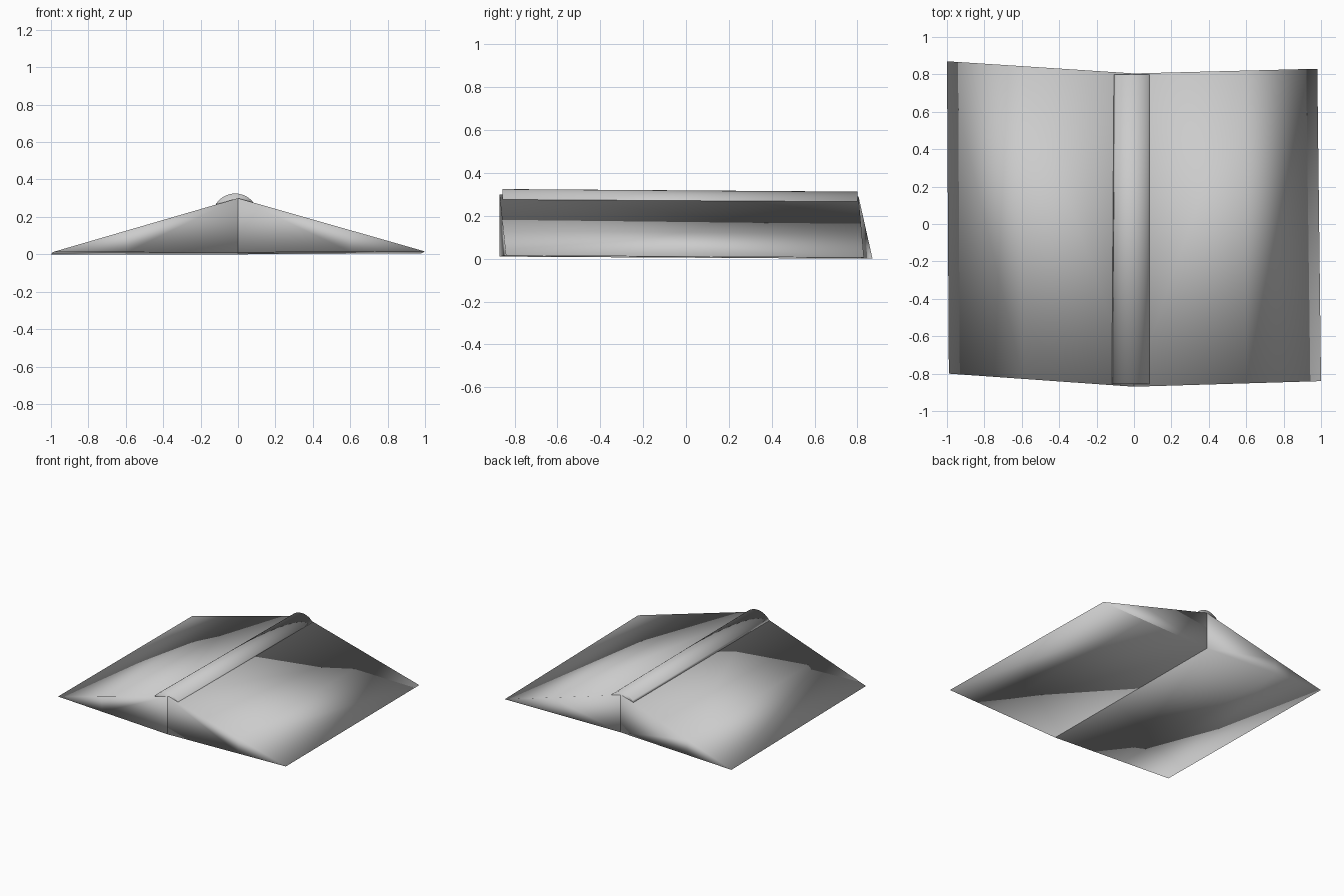
import bpy
import bmesh
import math
from mathutils import Vector

cube = bpy.data.objects.get("Cube")
if cube:
    bpy.data.objects.remove(cube, do_unlink=True)

grey = bpy.data.materials.new("plain grey")
grey.use_nodes = True
colour = (0.6, 0.6, 0.6, 1)
grey.diffuse_color = colour
grey.node_tree.nodes["Principled BSDF"].inputs["Base Color"].default_value = colour


def loft(name, front, back):
    """Closed solid between two matching end profiles, smooth all over."""
    bm = bmesh.new()
    a = [bm.verts.new(p) for p in front]
    b = [bm.verts.new(p) for p in back]
    n = len(a)
    for i in range(n):
        j = (i + 1) % n
        bm.faces.new((a[i], a[j], b[j], b[i]))
    bm.faces.new(a)
    bm.faces.new(b[::-1])
    bmesh.ops.recalc_face_normals(bm, faces=bm.faces[:])
    mesh = bpy.data.meshes.new(name)
    bm.to_mesh(mesh)
    bm.free()
    mesh.materials.append(grey)
    mesh.polygons.foreach_set("use_smooth", [True] * len(mesh.polygons))
    obj = bpy.data.objects.new(name, mesh)
    bpy.context.collection.objects.link(obj)
    return obj


def wedge_profile(base, ridge, eave):
    """Triangle end with an extra point part way along slope and floor."""
    base, ridge, eave = Vector(base), Vector(ridge), Vector(eave)
    return [base, ridge, ridge.lerp(eave, 0.6), eave, base.lerp(eave, 0.6)]


def arc_profile(centre_x, y, top, radius, half_angle, steps=14):
    """Circular arc standing up from a flat chord."""
    points = []
    for i in range(steps + 1):
        angle = half_angle * (2 * i / steps - 1)
        points.append((centre_x + radius * math.sin(angle), y,
                       top - radius * (1 - math.cos(angle))))
    return points


# Two sloping roof halves that meet on the centre line
front_base, front_ridge = (0, -0.87, 0.01), (0, -0.87, 0.3)
back_base, back_ridge = (0, 0.805, 0), (0, 0.805, 0.29)
for name, front_eave, back_eave in (
        ("right_roof_half", (-0.99, -0.8, 0.012), (-1, 0.87, 0)),
        ("left_roof_half", (1, -0.84, 0.015), (0.98, 0.83, 0.005))):
    loft(name,
         wedge_profile(front_base, front_ridge, front_eave),
         wedge_profile(back_base, back_ridge, back_eave))

# Rounded cap along the ridge
spread = math.radians(58)
loft("ridge_cap",
     arc_profile(-0.015, -0.855, 0.325, 0.122, spread),
     arc_profile(-0.01, 0.8, 0.313, 0.115, spread))
